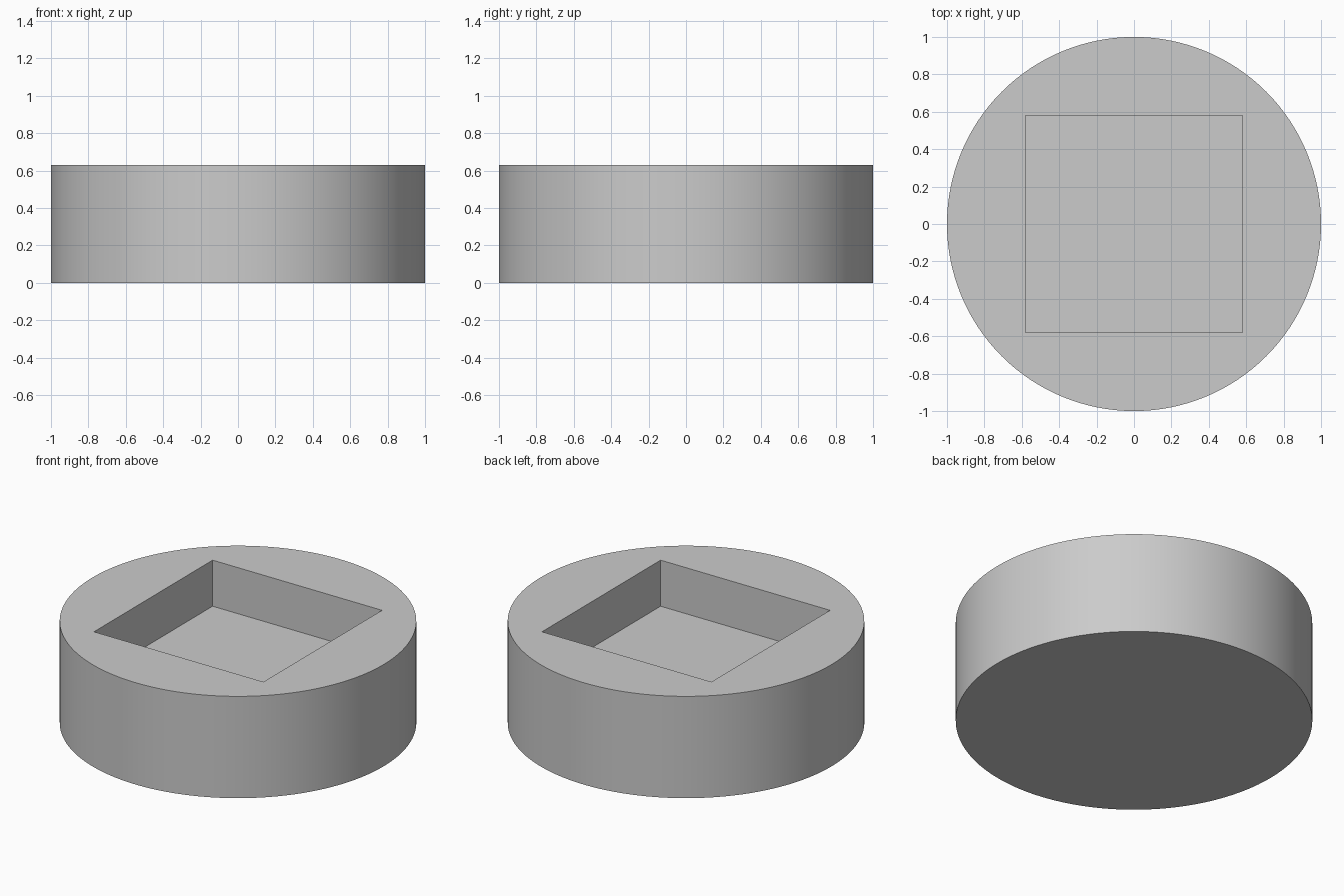
import bpy
import bmesh
from mathutils import Matrix

RADIUS, HEIGHT = 1.0, 0.63
POCKET_SIDE, FLOOR_Z = 1.16, 0.345

cube = bpy.data.objects.get("Cube")
if cube:
    bpy.data.objects.remove(cube, do_unlink=True)

# Single grey material
grey = bpy.data.materials.new("plain grey")
grey.use_nodes = True
colour = (0.6, 0.6, 0.6, 1)
grey.diffuse_color = colour
grey.node_tree.nodes["Principled BSDF"].inputs["Base Color"].default_value = colour


def make_object(name, bm):
    mesh = bpy.data.meshes.new(name)
    bm.to_mesh(mesh)
    bm.free()
    mesh.materials.append(grey)
    obj = bpy.data.objects.new(name, mesh)
    bpy.context.collection.objects.link(obj)
    return obj


# Round body
bm = bmesh.new()
bmesh.ops.create_cone(bm, cap_ends=True, segments=128, radius1=RADIUS, radius2=RADIUS,
                      depth=HEIGHT, matrix=Matrix.Translation((0, 0, HEIGHT / 2)))
body = make_object("round_body", bm)

# Square block that cuts the pocket
bm = bmesh.new()
bmesh.ops.create_cube(bm, size=1)
bmesh.ops.scale(bm, vec=(POCKET_SIDE, POCKET_SIDE, HEIGHT), verts=bm.verts)
bmesh.ops.translate(bm, vec=(0, 0, FLOOR_Z + HEIGHT / 2), verts=bm.verts)
cutter = make_object("pocket_cutter", bm)
cutter.hide_render = True

# Cut the square pocket, then discard the cutter
cut = body.modifiers.new("square_pocket", 'BOOLEAN')
cut.operation = 'DIFFERENCE'
cut.solver = 'EXACT'
cut.object = cutter
bpy.ops.object.select_all(action='DESELECT')
body.select_set(True)
bpy.context.view_layer.objects.active = body
bpy.ops.object.modifier_apply(modifier=cut.name)
bpy.data.objects.remove(cutter, do_unlink=True)

# Smooth round wall with crisp rims
bpy.ops.object.shade_smooth_by_angle(angle=0.5)
